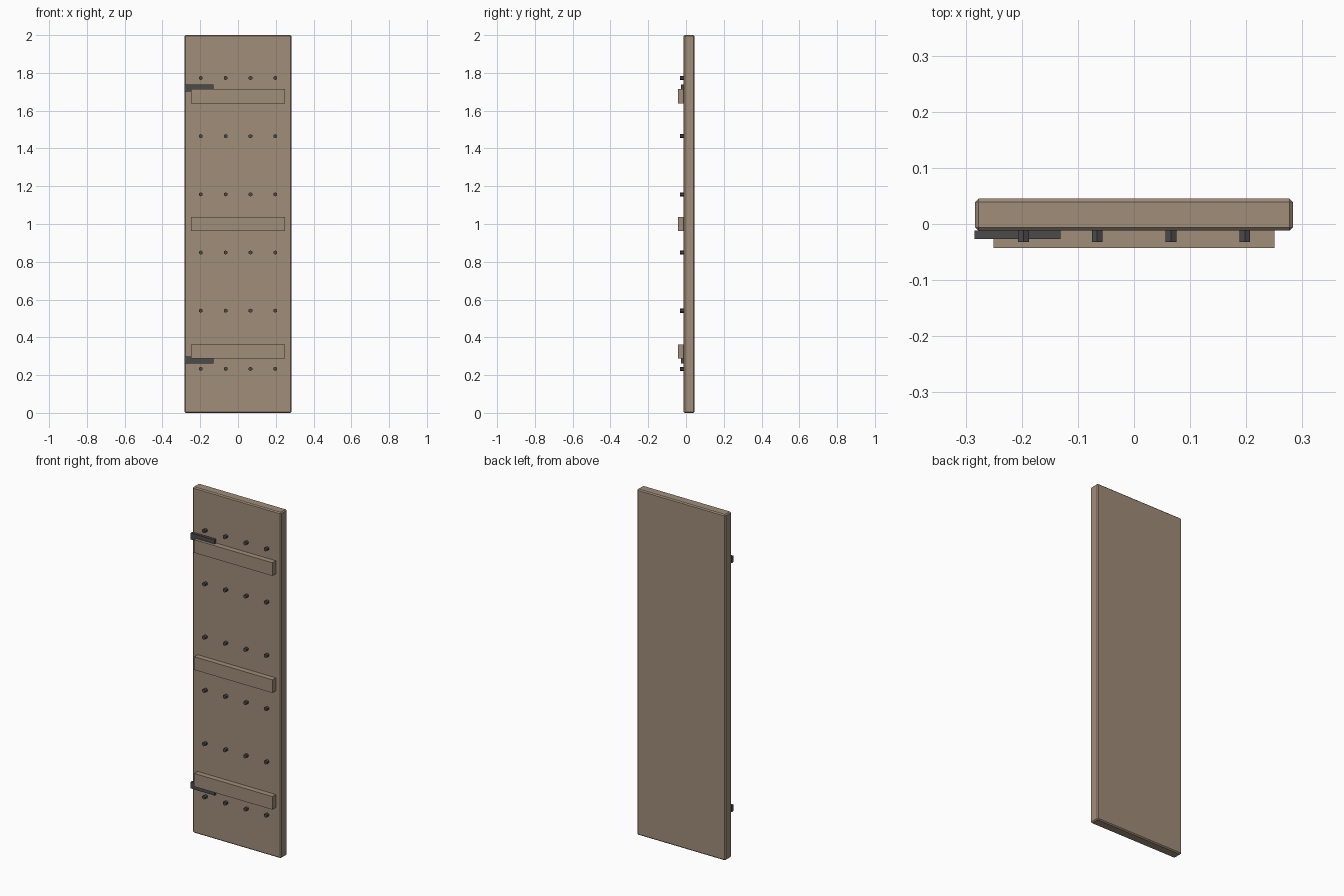
import bpy
import math

if "Cube" in bpy.data.objects:
    bpy.data.objects.remove(bpy.data.objects["Cube"])


def material(name, color):
    m = bpy.data.materials.new(name)
    m.use_nodes = True
    m.diffuse_color = color
    m.node_tree.nodes["Principled BSDF"].inputs["Base Color"].default_value = color
    return m


wood = material("weathered wood", (0.35, 0.27, 0.19, 1))
iron = material("dark iron", (0.07, 0.07, 0.07, 1))

FRONT = -0.012  # front face of the door panel


def box(name, x, y, z, mat, bevel=0):
    """Box from (min, max) ranges on each axis."""
    bpy.ops.mesh.primitive_cube_add(size=1, location=[sum(r) / 2 for r in (x, y, z)])
    ob = bpy.context.object
    ob.name = name
    ob.scale = [r[1] - r[0] for r in (x, y, z)]
    bpy.ops.object.transform_apply(location=False, rotation=False, scale=True)
    ob.data.materials.append(mat)
    if bevel:
        mod = ob.modifiers.new("edge chamfer", "BEVEL")
        mod.width = bevel
        mod.segments = 1
    return ob


# Door panel with chamfered edges
box("door_panel", (-0.283, 0.283), (FRONT, 0.045), (0, 2), wood, 0.006)

# Horizontal battens
for level, z in (("lower", 0.325), ("middle", 1.0), ("upper", 1.677)):
    box(level + "_batten", (-0.25, 0.25), (-0.043, FRONT), (z - 0.038, z + 0.038), wood)

# Hinge straps at the right edge
for level, z in (("lower", 0.28), ("upper", 1.72)):
    box(level + "_hinge", (-0.284, -0.131), (-0.027, FRONT), (z - 0.019, z + 0.019), iron)

# Rows of hexagonal nail heads
for row in range(6):
    for col in range(4):
        bpy.ops.mesh.primitive_cylinder_add(
            vertices=6, radius=0.011, depth=0.02,
            location=(-0.197 + col * 0.1315, FRONT - 0.01, 0.233 + row * 0.308),
            rotation=(math.pi / 2, 0, 0))
        nail = bpy.context.object
        nail.name = f"nail_row{row + 1}_{col + 1}"
        nail.data.materials.append(iron)
